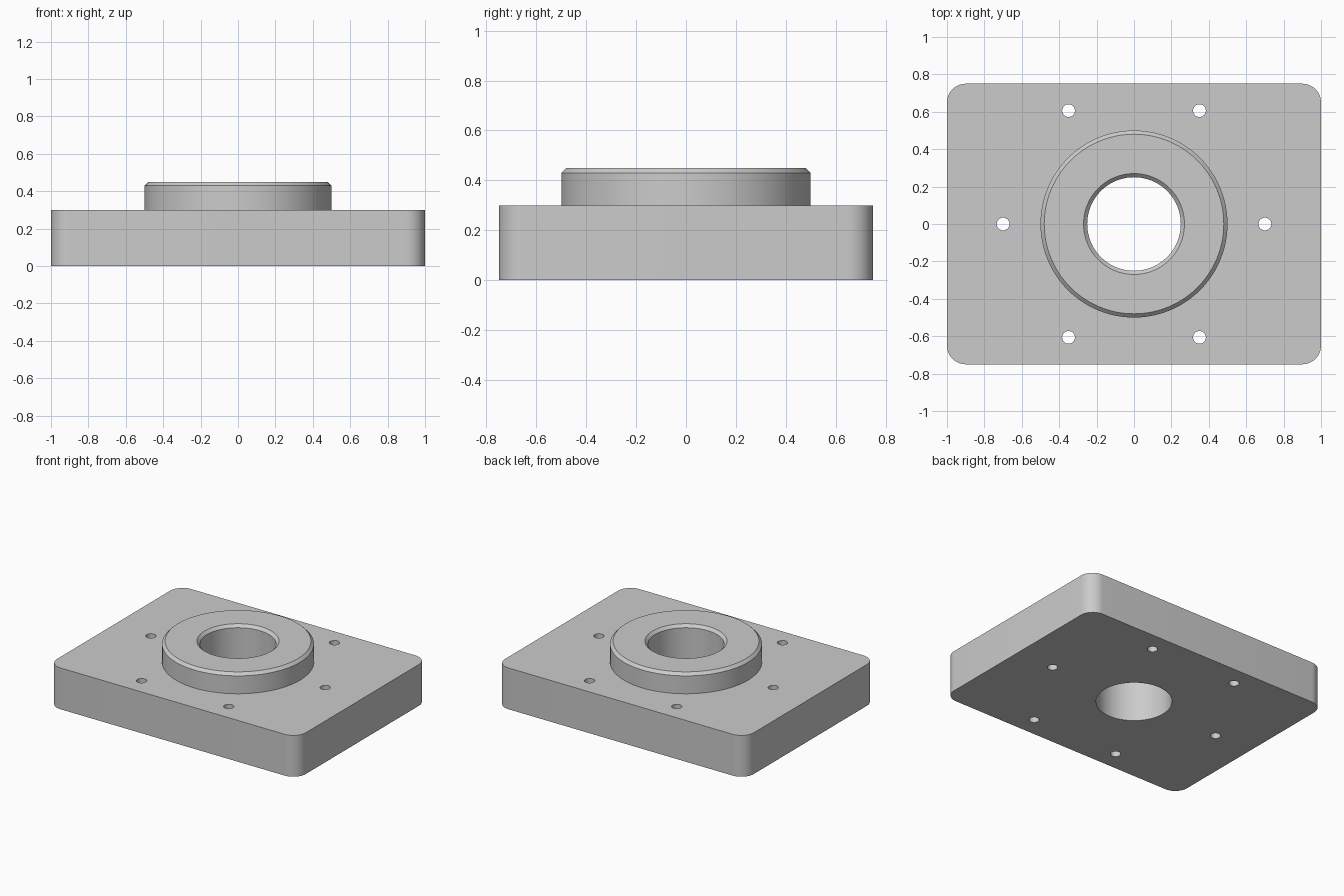
import bpy
import bmesh
from math import cos, sin, pi, radians

if "Cube" in bpy.data.objects:
    bpy.data.objects.remove(bpy.data.objects["Cube"])

WIDTH, DEPTH, HEIGHT, CORNER = 2.0, 1.5, 0.3, 0.1
BOSS_R, BOSS_TOP, BORE_R, CHAMFER = 0.5, 0.45, 0.25, 0.02
BOLT_CIRCLE, BOLT_R = 0.7, 0.034

metal = bpy.data.materials.new("grey metal")
metal.use_nodes = True
GREY = (0.6, 0.6, 0.6, 1)
metal.diffuse_color = GREY
metal.node_tree.nodes["Principled BSDF"].inputs["Base Color"].default_value = GREY


def make_object(name, bm):
    bmesh.ops.recalc_face_normals(bm, faces=bm.faces)
    mesh = bpy.data.meshes.new(name)
    bm.to_mesh(mesh)
    bm.free()
    mesh.materials.append(metal)
    obj = bpy.data.objects.new(name, mesh)
    bpy.context.collection.objects.link(obj)
    return obj


def turned(name, profile, segments, x=0, y=0):
    """Closed solid of revolution from (radius, z) points."""
    bm = bmesh.new()
    rings = [[bm.verts.new((x + r * cos(2 * pi * i / segments),
                            y + r * sin(2 * pi * i / segments), z))
              for i in range(segments)] for r, z in profile]
    for low, high in zip(rings, rings[1:]):
        for i in range(segments):
            j = (i + 1) % segments
            bm.faces.new((low[i], low[j], high[j], high[i]))
    bm.faces.new(rings[0][::-1])
    bm.faces.new(rings[-1])
    return make_object(name, bm)


def combine(target, tool, operation):
    """Apply a boolean and discard the tool."""
    tool.hide_render = True
    mod = target.modifiers.new(operation.lower(), "BOOLEAN")
    mod.operation = operation
    mod.solver = "EXACT"
    mod.object = tool
    bpy.context.view_layer.objects.active = target
    bpy.ops.object.modifier_apply(modifier=mod.name)
    bpy.data.objects.remove(tool)


# Base plate with rounded vertical corners
bm = bmesh.new()
outline = []
for quadrant, (sx, sy) in enumerate([(1, 1), (-1, 1), (-1, -1), (1, -1)]):
    for step in range(13):
        a = (quadrant + step / 12) * pi / 2
        outline.append(bm.verts.new((sx * (WIDTH / 2 - CORNER) + CORNER * cos(a),
                                     sy * (DEPTH / 2 - CORNER) + CORNER * sin(a), 0)))
base = bm.faces.new(outline)
top = bmesh.ops.extrude_face_region(bm, geom=[base], use_keep_orig=True)["geom"]
bmesh.ops.translate(bm, vec=(0, 0, HEIGHT),
                    verts=[g for g in top if isinstance(g, bmesh.types.BMVert)])
flange = make_object("flange_plate", bm)

# Raised round boss with a chamfered rim
boss = turned("boss", [(BOSS_R, HEIGHT / 2), (BOSS_R, BOSS_TOP - CHAMFER),
                       (BOSS_R - CHAMFER, BOSS_TOP)], 96)
combine(flange, boss, "UNION")

# Central bore, chamfered at the top
bore = turned("bore_cutter", [(BORE_R, -0.1), (BORE_R, BOSS_TOP - CHAMFER),
                              (BORE_R + 3 * CHAMFER, BOSS_TOP + 2 * CHAMFER)], 96)
combine(flange, bore, "DIFFERENCE")

# Six bolt holes on a circle
for i in range(6):
    a = i * pi / 3
    hole = turned("hole_cutter", [(BOLT_R, -0.1), (BOLT_R, HEIGHT + 0.1)], 32,
                  BOLT_CIRCLE * cos(a), BOLT_CIRCLE * sin(a))
    combine(flange, hole, "DIFFERENCE")

# Smooth the round walls, keep the edges crisp
bpy.ops.object.select_all(action="DESELECT")
flange.select_set(True)
bpy.context.view_layer.objects.active = flange
bpy.ops.object.shade_smooth_by_angle(angle=radians(30))
